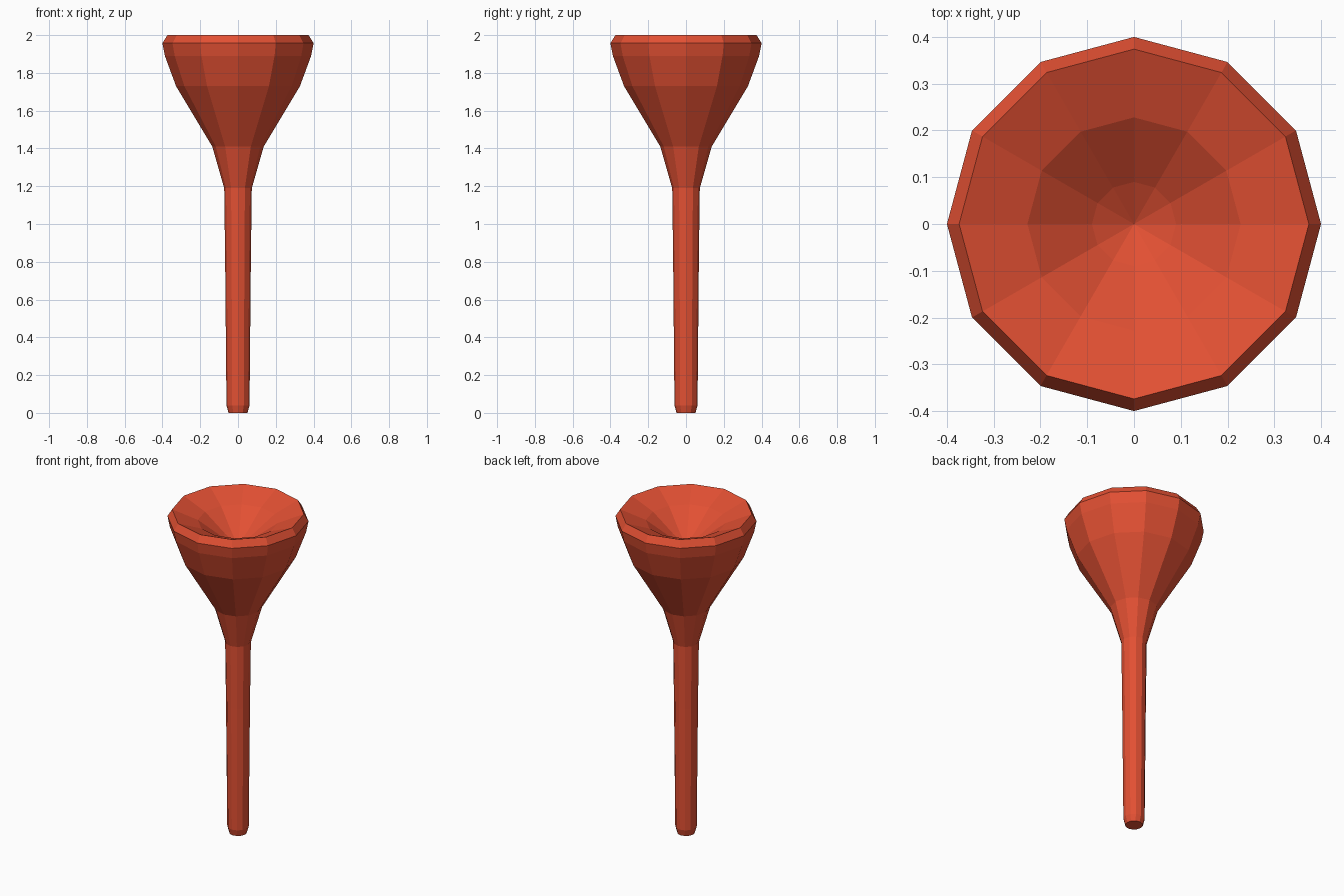
import bpy
import bmesh
import math

SIDES = 12

cube = bpy.data.objects.get("Cube")
if cube:
    bpy.data.objects.remove(cube, do_unlink=True)

# Warm red finish
red = bpy.data.materials.new("warm_red")
red.use_nodes = True
red.diffuse_color = (0.76, 0.08, 0.033, 1)
red.node_tree.nodes["Principled BSDF"].inputs["Base Color"].default_value = red.diffuse_color


def lathe(name, profile, material):
    """Spin a (radius, height) profile around z into a faceted solid."""
    bm = bmesh.new()
    verts = [bm.verts.new((r, 0, z)) for r, z in profile]
    edges = [bm.edges.new(pair) for pair in zip(verts, verts[1:])]
    bmesh.ops.spin(bm, geom=verts + edges, cent=(0, 0, 0), axis=(0, 0, 1),
                   angle=math.tau, steps=SIDES)
    bmesh.ops.remove_doubles(bm, verts=bm.verts, dist=0.0005)
    bmesh.ops.recalc_face_normals(bm, faces=bm.faces)
    mesh = bpy.data.meshes.new(name)
    bm.to_mesh(mesh)
    bm.free()
    mesh.materials.append(material)
    obj = bpy.data.objects.new(name, mesh)
    bpy.context.collection.objects.link(obj)
    return obj


# Stem, flared bell, bevelled rim and shallow dished top in one closed profile
stem = [(0, 0), (0.05, 0), (0.061, 0.04), (0.068, 0.8), (0.073, 1.19)]
bell = [(0.136, 1.41), (0.328, 1.73), (0.387, 1.89), (0.4, 1.957)]
dish = [(0.374, 2), (0.228, 1.94), (0.09, 1.84), (0, 1.79)]
lathe("flared_stem", stem + bell + dish, red)
